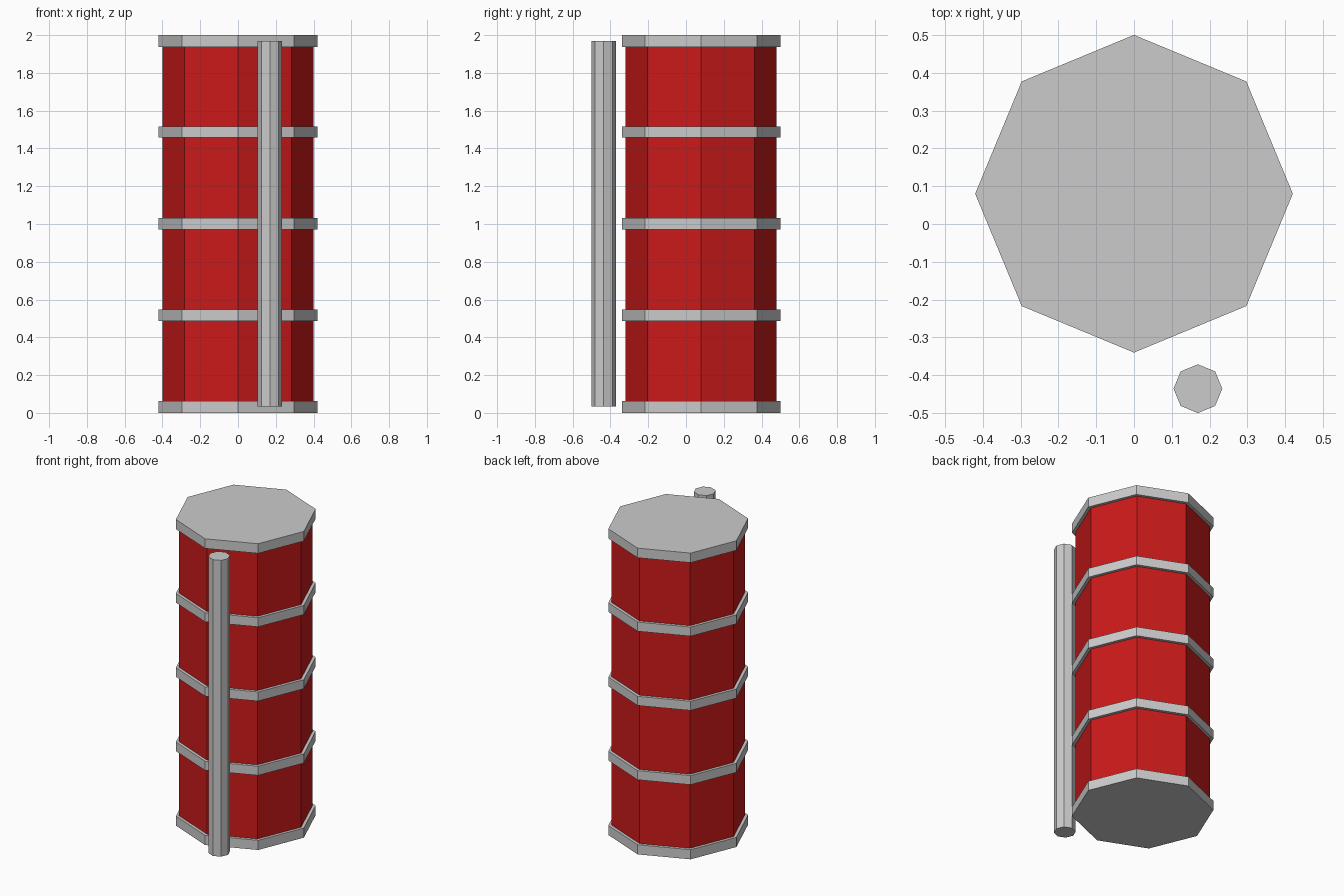
import bpy

if "Cube" in bpy.data.objects:
    bpy.data.objects.remove(bpy.data.objects["Cube"])

SIDES = 8
CENTRE = (0.0, 0.08)


def prism(name, centre, radius, z0, z1, material=None):
    """Upright flat-shaded octagonal prism between two heights."""
    bpy.ops.mesh.primitive_cylinder_add(
        vertices=SIDES, radius=radius, depth=z1 - z0,
        location=(centre[0], centre[1], (z0 + z1) / 2))
    obj = bpy.context.object
    obj.name = name
    if material:
        obj.data.materials.append(material)
    return obj


red = bpy.data.materials.new("red_paint")
red.diffuse_color = (0.6, 0.01, 0.01, 1.0)
red.use_nodes = True
red.node_tree.nodes["Principled BSDF"].inputs["Base Color"].default_value = red.diffuse_color

# Red tank body, ends buried in the caps
prism("tank_body", CENTRE, 0.40, 0.03, 1.97, red)

# End caps
prism("bottom_cap", CENTRE, 0.42, 0.0, 0.063)
prism("top_cap", CENTRE, 0.42, 1.937, 2.0)

# Evenly spaced hoops around the body
for i, z in enumerate((0.517, 1.002, 1.487)):
    prism(f"hoop_{i + 1}", CENTRE, 0.42, z - 0.03, z + 0.03)

# Separate pipe standing in front
prism("side_pipe", (0.169, -0.4355), 0.0645, 0.035, 1.97)
